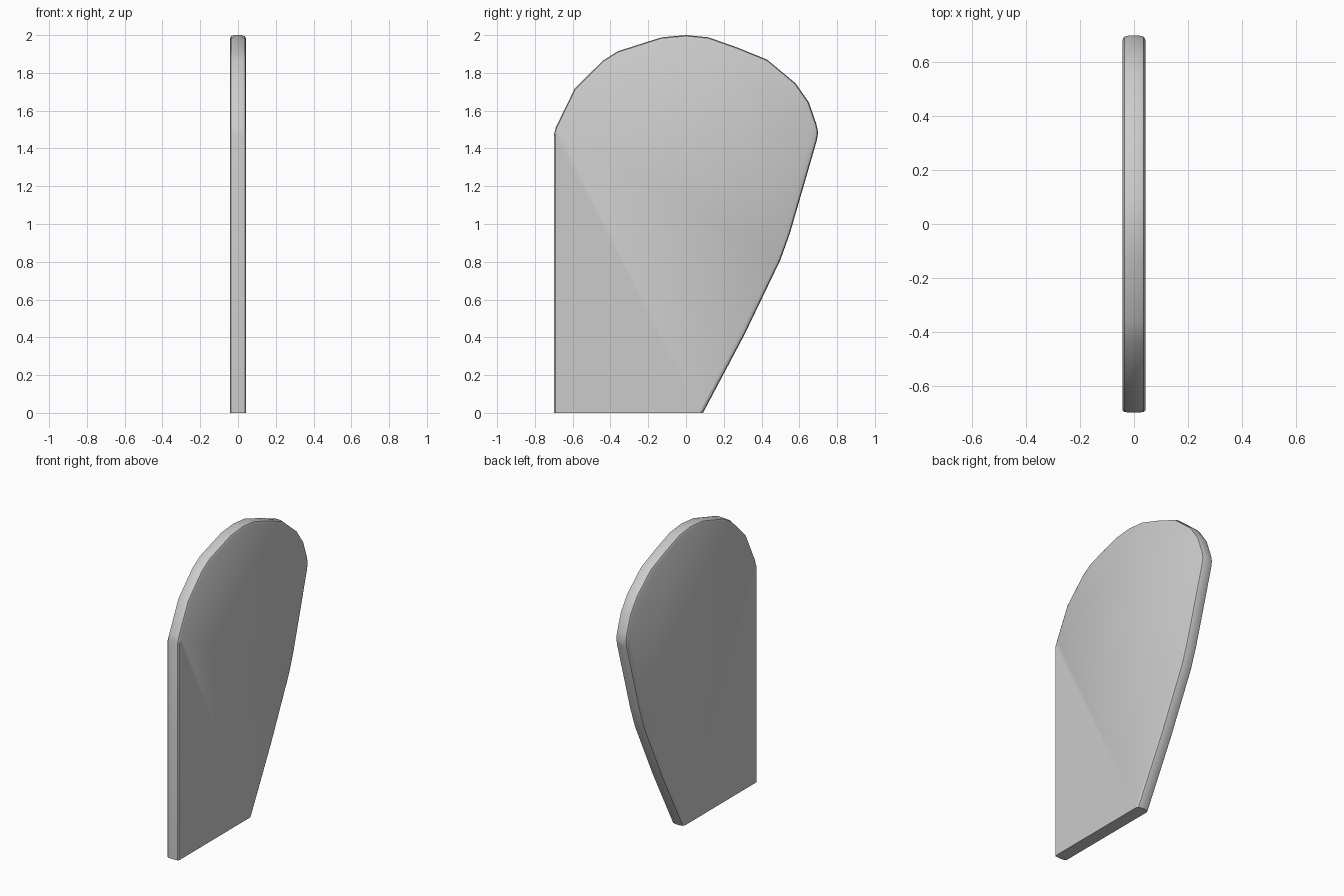
import bpy, bmesh
from mathutils import Vector

if "Cube" in bpy.data.objects:
    bpy.data.objects.remove(bpy.data.objects["Cube"])

# Side outline (y, z), counter-clockwise
outline = [(-.70, 0), (.09, 0), (.31, .415), (.50, .81), (.55, .95), (.692, 1.44),
           (.70, 1.485), (.69, 1.53), (.65, 1.645), (.58, 1.745), (.43, 1.87),
           (.27, 1.935), (.12, 1.988), (0, 2.0), (-.13, 1.988), (-.36, 1.915),
           (-.44, 1.865), (-.59, 1.715), (-.69, 1.51), (-.70, 1.47)]
pts = [Vector(p) for p in outline]


def inset(i, d):
    """Move outline point i inwards by d, keeping the foot flat on the ground."""
    p, a, b = pts[i], pts[i - 1], pts[(i + 1) % len(pts)]
    if p.y == 0:
        return Vector((p.x + (d * .5 if p.x < 0 else -d), 0))
    t1, t2 = (p - a).normalized(), (b - p).normalized()
    n = Vector((-(t1 + t2).y, (t1 + t2).x)).normalized()
    return p + n * d * (.5 if i == len(pts) - 1 else 1)


# Rounded rim sections: (x, inset)
rim = [(-.043, .018), (-.036, .005), (-.018, 0), (.018, 0), (.036, .005), (.043, .018)]
bm = bmesh.new()
rings = []
for x, d in rim:
    ring = []
    for i in range(len(pts)):
        q = inset(i, d)
        ring.append(bm.verts.new((x, q.x, q.y)))
    rings.append(ring)
for r, s in zip(rings, rings[1:]):
    for i in range(len(pts)):
        j = (i + 1) % len(pts)
        bm.faces.new((r[i], r[j], s[j], s[i]))
bm.faces.new(rings[0])
bm.faces.new(rings[-1])
bmesh.ops.recalc_face_normals(bm, faces=bm.faces)

# Panel object
mesh = bpy.data.meshes.new("rounded_panel")
bm.to_mesh(mesh)
bm.free()
panel = bpy.data.objects.new("rounded_panel", mesh)
bpy.context.collection.objects.link(panel)
bpy.context.view_layer.objects.active = panel
panel.select_set(True)
bpy.ops.object.shade_smooth_by_angle(angle=.5)
